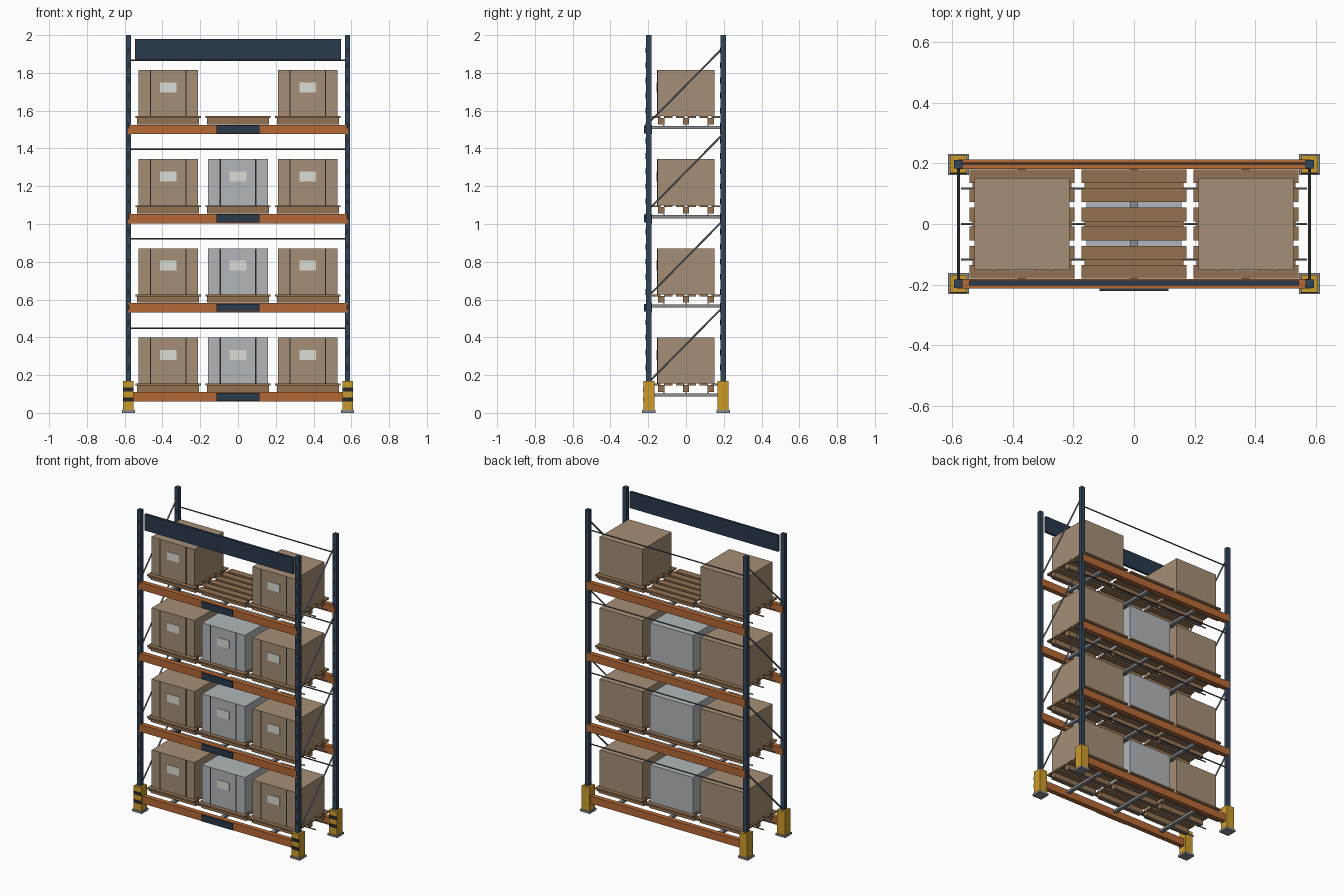
import bpy, bmesh
from mathutils import Vector, Matrix

if "Cube" in bpy.data.objects:
    bpy.data.objects.remove(bpy.data.objects["Cube"])


def material(name, rgb):
    m = bpy.data.materials.new(name)
    m.diffuse_color = (*rgb, 1)
    m.use_nodes = True
    m.node_tree.nodes["Principled BSDF"].inputs["Base Color"].default_value = m.diffuse_color
    return m


NAVY = material("navy_paint", (0.032, 0.06, 0.1))
SIGN = material("sign_blue", (0.022, 0.042, 0.075))
ORANGE = material("orange_paint", (0.46, 0.14, 0.035))
YELLOW = material("yellow_guard", (0.6, 0.33, 0.025))
BLACK = material("black", (0.02, 0.02, 0.022))
STEEL = material("steel", (0.26, 0.27, 0.29))
DARK = material("dark_steel", (0.09, 0.1, 0.11))
WOOD = material("pallet_wood", (0.3, 0.17, 0.085))
CARD = material("cardboard", (0.38, 0.275, 0.18))
GREY = material("grey_carton", (0.44, 0.47, 0.49))
PAPER = material("label_paper", (0.72, 0.72, 0.66))


def finish(name, bm, mat):
    me = bpy.data.meshes.new(name)
    bm.to_mesh(me)
    bm.free()
    me.materials.append(mat)
    ob = bpy.data.objects.new(name, me)
    bpy.context.collection.objects.link(ob)
    return ob


def boxes(name, mat, items):
    """One object made of boxes given as (centre, size)."""
    bm = bmesh.new()
    for c, s in items:
        bmesh.ops.create_cube(bm, size=1, matrix=Matrix.Translation(c) @ Matrix.Diagonal((*s, 1)))
    return finish(name, bm, mat)


def rods(name, mat, items, r):
    """One object made of round rods given as (start, end)."""
    bm = bmesh.new()
    for a, b in items:
        a, b = Vector(a), Vector(b)
        d = b - a
        rot = d.to_track_quat('Z', 'Y').to_matrix().to_4x4()
        bmesh.ops.create_cone(bm, cap_ends=True, segments=10, radius1=r, radius2=r,
                              depth=d.length, matrix=Matrix.Translation((a + b) / 2) @ rot)
    ob = finish(name, bm, mat)
    bpy.ops.object.select_all(action='DESELECT')
    ob.select_set(True)
    bpy.context.view_layer.objects.active = ob
    bpy.ops.object.shade_smooth_by_angle()


PX, PY = 0.58, 0.197          # post centres
LEVELS = [0.085 + 0.4717 * i for i in range(4)]
BAYS = {"left": -0.37, "middle": 0.0, "right": 0.37}

# Uprights with slots, foot plates and striped corner guards
for sy, depth in ((-1, "front"), (1, "rear")):
    for sx, side in ((-1, "left"), (1, "right")):
        x, y = sx * PX, sy * PY
        tag = f"{depth}_{side}"
        boxes(f"{tag}_post", NAVY, [((x, y, 1.005), (0.028, 0.028, 1.99))])
        boxes(f"{tag}_post_slots", BLACK,
              [((x, y - 0.0145, 0.24 + 0.08 * k), (0.01, 0.004, 0.03)) for k in range(22)])
        boxes(f"{tag}_foot_plate", STEEL, [((x, y, 0.007), (0.07, 0.07, 0.014))])
        boxes(f"{tag}_guard", YELLOW, [((x, y, 0.09), (0.056, 0.058, 0.16))])
        boxes(f"{tag}_guard_stripes", BLACK,
              [((x, y - 0.0295, z), (0.056, 0.004, 0.021)) for z in (0.07, 0.125)])

# Diagonal braces in both end frames, tie rods across the back
for sx, side in ((-1, "left"), (1, "right")):
    rods(f"{side}_frame_braces", STEEL,
         [((sx * PX, -0.19, 0.17 + 0.4575 * i), (sx * PX, 0.19, 0.555 + 0.4575 * i))
          for i in range(4)], 0.005)
rods("rear_tie_rods", DARK,
     [((-0.575, 0.2, 0.449 + 0.473 * i), (0.575, 0.2, 0.449 + 0.473 * i)) for i in range(4)], 0.004)

# Header board
boxes("header_sign", SIGN, [((0, -0.195, 1.926), (1.09, 0.016, 0.108))])


def pallet(name, x, z):
    boards = [((x, -0.1575 + 0.063 * k, z + 0.04), (0.346, 0.045, 0.01)) for k in range(6)]
    bearers = [((x, y, z + 0.0185), (0.328, 0.034, 0.035)) for y in (-0.132, 0, 0.132)]
    boxes(name, WOOD, boards + bearers)


def carton(name, x, z, mat):
    boxes(name, mat, [((x, 0, z + 0.122), (0.315, 0.304, 0.244))])
    boxes(name + "_straps", BLACK,
          [((x + s * 0.094, -0.1525, z + 0.122), (0.006, 0.003, 0.244)) for s in (-1, 1)])
    boxes(name + "_label", PAPER, [((x, -0.1535, z + 0.152), (0.088, 0.004, 0.053))])


# Shelf levels: beams, plates, supports, pallets and cartons
for i, z in enumerate(LEVELS, 1):
    for sy, depth in ((-1, "front"), (1, "rear")):
        boxes(f"{depth}_beam_{i}", ORANGE, [((0, sy * 0.197, z), (1.166, 0.032, 0.049))])
    boxes(f"beam_plate_{i}", SIGN, [((0, -0.217, z), (0.228, 0.01, 0.042))])
    boxes(f"cross_supports_{i}", STEEL,
          [((x, 0, z + 0.01), (0.025, 0.37, 0.016)) for x in BAYS.values()])
    rods(f"deck_rods_{i}", STEEL,
         [((-0.572, y, z + 0.021), (0.572, y, z + 0.021)) for y in (-0.117, 0, 0.117)], 0.004)
    for bay, x in BAYS.items():
        pallet(f"{bay}_pallet_{i}", x, z + 0.0255)
        if bay != "middle" or i < 4:
            carton(f"{bay}_carton_{i}", x, z + 0.0705, GREY if bay == "middle" else CARD)
